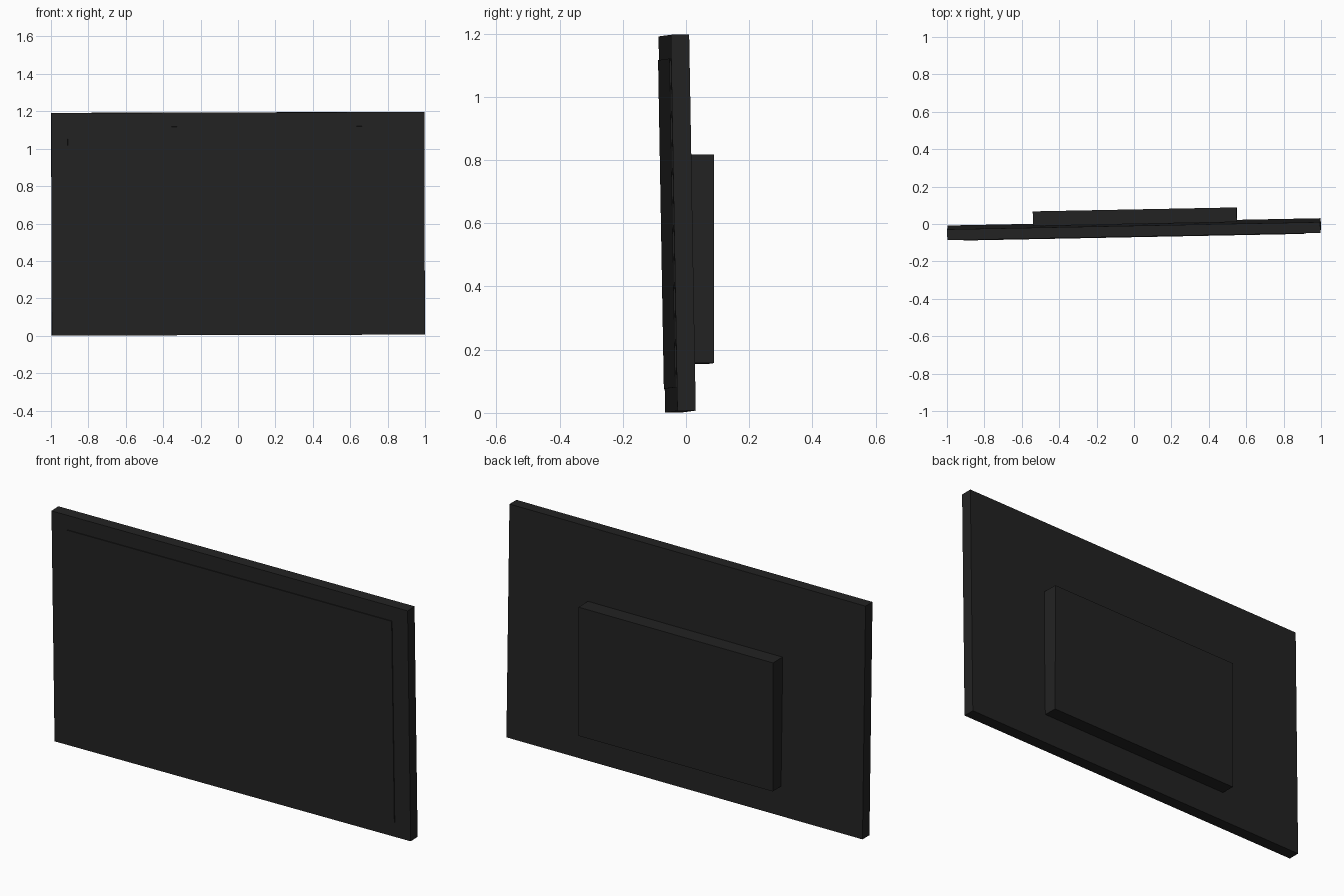
import bpy
from mathutils import Matrix, Vector

if "Cube" in bpy.data.objects:
    bpy.data.objects.remove(bpy.data.objects["Cube"])

black = bpy.data.materials.new("matte_black")
black.diffuse_color = (0.0165, 0.0165, 0.0165, 1)
black.use_nodes = True
black.node_tree.nodes["Principled BSDF"].inputs["Base Color"].default_value = black.diffuse_color

TILT, ROLL, YAW = 0.0175, -0.0027, 0.0195


def turn(tilt):
    return (Matrix.Rotation(YAW, 4, 'Z') @ Matrix.Rotation(ROLL, 4, 'Y')
            @ Matrix.Rotation(tilt, 4, 'X'))


def box(name, size, pivot, offset, tilt):
    """Box of given size, offset from a pivot in the tilted frame."""
    bpy.ops.mesh.primitive_cube_add(size=1)
    ob = bpy.context.object
    ob.name = name
    ob.data.transform(Matrix.Translation(pivot) @ turn(tilt)
                      @ Matrix.Translation(offset)
                      @ Matrix.Diagonal(Vector((*size, 1))))
    ob.data.materials.append(black)
    return ob


centre = Vector((0, -0.028, 0.599))

# Main slab, leaning slightly forward
box("panel_body", (1.995, 0.058, 1.19), centre, Vector((0, 0, 0)), TILT)
# Thin screen plate standing just proud of the frame
box("screen", (1.82, 0.009, 1.04), centre, Vector((0, -0.0290, 0)), TILT)
# Upright housing on the back
box("rear_housing", (1.09, 0.078, 0.66), Vector((0.005, 0.039, 0.486)),
    Vector((0, 0, 0)), 0.0)
